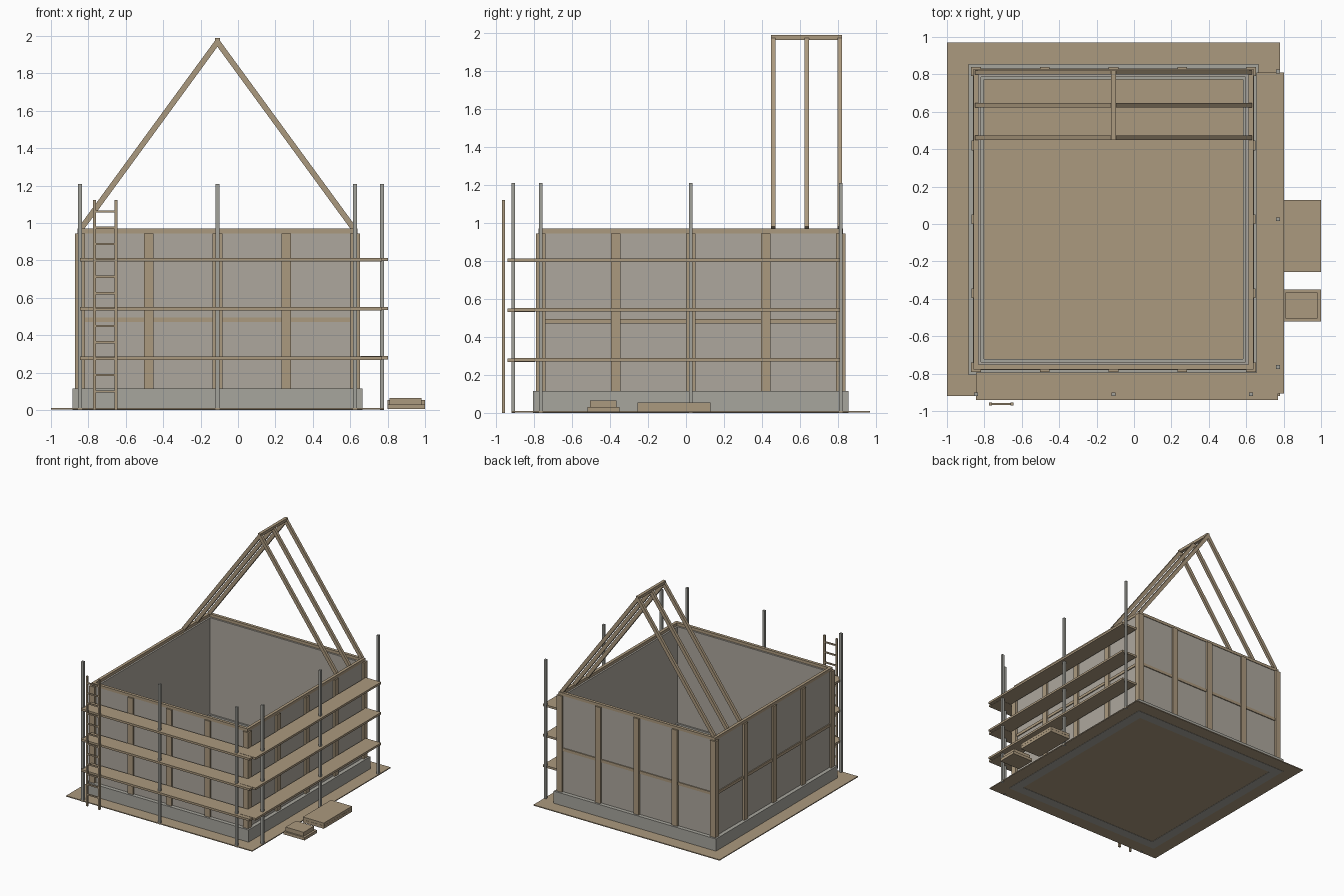
import bpy, math

cube = bpy.data.objects.get("Cube")
if cube:
    bpy.data.objects.remove(cube)


def material(name, rgb):
    m = bpy.data.materials.new(name)
    m.use_nodes = True
    m.diffuse_color = (*rgb, 1)
    m.node_tree.nodes["Principled BSDF"].inputs["Base Color"].default_value = (*rgb, 1)
    return m


WOOD = material("raw timber", (0.41, 0.32, 0.21))
PANEL = material("grey infill", (0.42, 0.39, 0.34))
STONE = material("concrete grey", (0.39, 0.38, 0.34))
STEEL = material("scaffold grey", (0.36, 0.36, 0.33))


def box(name, mat, xs, ys, zs, tilt=0):
    """Box from its x, y and z ranges, optionally tilted about y."""
    bpy.ops.mesh.primitive_cube_add(size=1, location=[sum(r) / 2 for r in (xs, ys, zs)])
    ob = bpy.context.object
    ob.name = name
    size = [r[1] - r[0] for r in (xs, ys, zs)]
    for v in ob.data.vertices:
        v.co = [c * s for c, s in zip(v.co, size)]
    ob.rotation_euler.y = tilt
    ob.data.materials.append(mat)
    return ob


def around(c, half):
    return (c - half, c + half)


# Centre lines of the four walls
LEFT, RIGHT, FRONT, BACK = -0.845, 0.625, -0.765, 0.815
MID_X, MID_Y = (LEFT + RIGHT) / 2, (FRONT + BACK) / 2


def ring(name, mat, outer, inner, zs):
    """Four boxes round the wall lines, reaching outward and inward."""
    full = (LEFT - outer, RIGHT + outer)
    between = (FRONT + inner, BACK - inner)
    box(name + "_front", mat, full, (FRONT - outer, FRONT + inner), zs)
    box(name + "_back", mat, full, (BACK - inner, BACK + outer), zs)
    box(name + "_west", mat, (LEFT - outer, LEFT + inner), between, zs)
    box(name + "_east", mat, (RIGHT - inner, RIGHT + outer), between, zs)


# Ground, plinth and walls
box("ground_slab", WOOD, (-1, 0.78), (-0.92, 0.97), (0.002, 0.01))
ring("plinth", STONE, 0.041, 0.042, (0, 0.115))
ring("wall_panel", PANEL, 0.008, 0.028, (0.115, 0.945))
ring("mid_rail", WOOD, 0.016, 0.01, (0.47, 0.495))
ring("top_plate", WOOD, 0.013, 0.013, (0.945, 0.97))

# Timber posts, five to each wall
for i in range(5):
    x = LEFT + (RIGHT - LEFT) * i / 4
    y = FRONT + (BACK - FRONT) * i / 4
    for wall_y in (FRONT, BACK):
        box("wall_post", WOOD, around(x, 0.026), around(wall_y, 0.025), (0.115, 0.945))
    if 0 < i < 4:
        for wall_x in (LEFT, RIGHT):
            box("wall_post", WOOD, around(wall_x, 0.025), around(y, 0.026), (0.115, 0.945))

# Three rafter pairs and the ridge beam
foot_x, foot_z, apex_z = 0.728, 0.972, 1.968
length = math.hypot(foot_x, apex_z - foot_z)
slope = math.atan2(apex_z - foot_z, foot_x)
for y in (0.46, 0.635, 0.81):
    for side in (-1, 1):
        cx = MID_X + side * foot_x / 2
        box("rafter", WOOD, around(cx, length / 2), around(y, 0.012),
            around((foot_z + apex_z) / 2, 0.015), side * slope)
box("ridge_beam", WOOD, around(MID_X, 0.013), (0.448, 0.822), (1.965, 1.99))

# Scaffold poles and walkways
for x, y in ((LEFT, -0.91), (MID_X, -0.91), (RIGHT, -0.91),
             (0.77, FRONT), (0.77, MID_Y), (0.77, BACK)):
    box("scaffold_pole", STEEL, around(x, 0.01), around(y, 0.01), (0, 1.21))
for z in (0.278, 0.541, 0.803):
    box("front_walkway", WOOD, (LEFT, 0.77), (-0.94, -0.795), around(z, 0.009))
    box("side_walkway", WOOD, (0.655, 0.802), (-0.905, 0.81), around(z + 0.002, 0.009))

# Ladder
for x in (-0.768, -0.652):
    box("ladder_rail", WOOD, around(x, 0.008), (-0.97, -0.954), (0, 1.122))
for i in range(12):
    box("ladder_rung", WOOD, (-0.765, -0.655), (-0.967, -0.957), around(0.1 + 0.0875 * i, 0.006))

# Stacked boards beside the building
box("long_stack_base", WOOD, (0.80, 1), (-0.256, 0.128), (0.005, 0.03))
box("long_stack_top", WOOD, (0.80, 1), (-0.256, 0.128), (0.031, 0.054))
box("short_stack_base", WOOD, (0.80, 1), (-0.52, -0.35), (0.005, 0.03))
box("short_stack_top", WOOD, (0.81, 0.982), (-0.506, -0.365), (0.03, 0.065))
